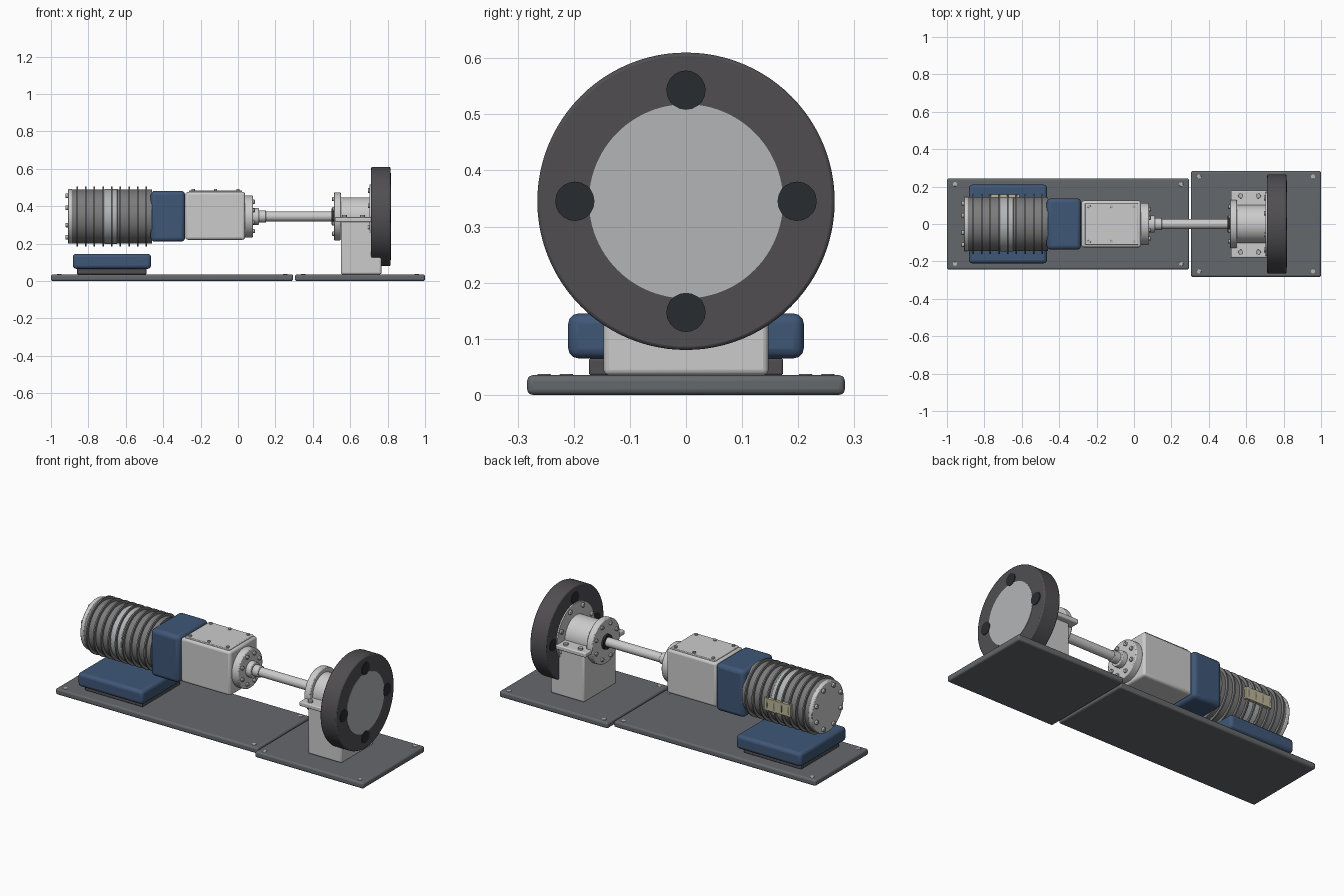
import bpy, math
from math import pi, sin, cos

if "Cube" in bpy.data.objects:
    bpy.data.objects.remove(bpy.data.objects["Cube"])

AXIS_Z = 0.345  # height of the common drive axis


def mat(name, rgb):
    m = bpy.data.materials.new(name)
    m.diffuse_color = (*rgb, 1)
    m.use_nodes = True
    m.node_tree.nodes["Principled BSDF"].inputs["Base Color"].default_value = m.diffuse_color
    return m


BLUE = mat("blue_paint", (0.05, 0.095, 0.185))
DARK = mat("dark_rubber", (0.08, 0.076, 0.083))
PLATE = mat("plate_grey", (0.13, 0.14, 0.15))
BLACK = mat("black", (0.022, 0.025, 0.028))
FIN = mat("fin_grey", (0.2, 0.2, 0.2))
LIGHT = mat("light_steel", (0.45, 0.46, 0.47))
TAG = mat("tag_beige", (0.5, 0.47, 0.3))


def finish(name, material, bevel, segs=3):
    ob = bpy.context.object
    ob.name = name
    if material:
        ob.data.materials.append(material)
    if bevel:
        b = ob.modifiers.new("bevel", "BEVEL")
        b.width, b.segments = bevel, segs
        b.limit_method, b.angle_limit = "ANGLE", math.radians(50)
    bpy.ops.object.shade_smooth_by_angle(angle=math.radians(35))
    return ob


def box(name, x, y, z, material=None, bevel=0.0):
    """Box from (min, max) ranges."""
    bpy.ops.mesh.primitive_cube_add(
        size=1, location=[(a + b) / 2 for a, b in (x, y, z)])
    bpy.context.object.scale = [b - a for a, b in (x, y, z)]
    bpy.ops.object.transform_apply(location=False, rotation=False, scale=True)
    return finish(name, material, bevel)


def cyl(name, x0, x1, r, material=None, bevel=0.0, y=0.0, z=AXIS_Z, n=64):
    """Cylinder along x."""
    bpy.ops.mesh.primitive_cylinder_add(
        vertices=n, radius=r, depth=x1 - x0,
        location=((x0 + x1) / 2, y, z), rotation=(0, pi / 2, 0))
    return finish(name, material, bevel, 2)


def bolt_ring(name, x0, x1, ring, r, count, material=LIGHT, phase=0.5):
    for i in range(count):
        a = 2 * pi * (i + phase) / count
        cyl(f"{name}_{i}", x0, x1, r, material, 0.003 if r < 0.02 else 0,
            ring * cos(a), AXIS_Z + ring * sin(a), 20)


def bolt_up(name, x, y, z0, z1, r):
    bpy.ops.mesh.primitive_cylinder_add(
        vertices=20, radius=r, depth=z1 - z0, location=(x, y, (z0 + z1) / 2))
    finish(name, LIGHT, 0.001, 2)


# Base plates with corner bolts
for name, x0, x1, hy in (("motor_base_plate", -1, 0.295, 0.243),
                         ("bearing_base_plate", 0.305, 1, 0.283)):
    box(name, (x0, x1), (-hy, hy), (0, 0.035), PLATE, 0.01)
    for i, x in enumerate((x0 + 0.043, x1 - 0.043)):
        for j, y in enumerate((-hy + 0.03, hy - 0.03)):
            bolt_up(f"{name}_bolt_{i}{j}", x, y, 0.03, 0.037, 0.012)

# Motor cradle
box("cradle_pad", (-0.86, -0.49), (-0.173, 0.173), (0.035, 0.065), DARK, 0.004)
box("motor_cradle", (-0.883, -0.465), (-0.21, 0.21), (0.065, 0.145), BLUE, 0.018)

# Motor body, fins, end cap and plain rating tag
cyl("motor_body", -0.89, -0.46, 0.145, FIN)
cyl("motor_mid_band", -0.715, -0.645, 0.147, LIGHT, 0.003)
for i in range(9):
    x = -0.86 + i * 0.0463
    cyl(f"motor_fin_{i}", x - 0.004, x + 0.004, 0.16, FIN)
cyl("motor_end_cap", -0.91, -0.885, 0.146, None, 0.005)
bolt_ring("end_cap_bolt", -0.923, -0.905, 0.12, 0.012, 8)
box("rating_tag", (-0.78, -0.61), (0.13, 0.158), (0.31, 0.38), TAG, 0.002)

# Coupling housing and gearbox
box("coupling_housing", (-0.467, -0.283), (-0.137, 0.137), (0.21, 0.482), BLUE, 0.022)
box("gearbox", (-0.281, 0.038), (-0.125, 0.125), (0.22, 0.476), None, 0.014)
box("gearbox_lid", (-0.262, 0.022), (-0.112, 0.112), (0.47, 0.484), None, 0.004)
for i, x in enumerate((-0.24, -0.12, 0.0)):
    for j, y in enumerate((-0.094, 0.094)):
        bolt_up(f"lid_bolt_{i}{j}", x, y, 0.48, 0.491, 0.009)

# Output flange, hubs and shaft
cyl("output_flange", 0.035, 0.08, 0.112, None, 0.005)
bolt_ring("output_flange_bolt", 0.075, 0.09, 0.085, 0.011, 8)
cyl("output_hub", 0.078, 0.112, 0.045, None, 0.004)
cyl("output_collar", 0.11, 0.15, 0.032, None, 0.003)
cyl("drive_shaft", 0.1, 0.72, 0.026)
cyl("bearing_seal", 0.5, 0.52, 0.042, BLACK)

# Bearing housing on its pedestal
box("bearing_pedestal", (0.55, 0.767), (-0.147, 0.147), (0.035, 0.325), None, 0.01)
box("bearing_cap_ears", (0.518, 0.712), (-0.18, 0.18), (0.315, 0.341), None, 0.006)
for i, x in enumerate((0.57, 0.665)):
    for j, y in enumerate((-0.15, 0.15)):
        bolt_up(f"cap_bolt_{i}{j}", x, y, 0.335, 0.352, 0.013)
cyl("bearing_housing", 0.54, 0.712, 0.102)
cyl("bearing_flange", 0.512, 0.55, 0.128, None, 0.005)
bolt_ring("bearing_flange_bolt", 0.503, 0.52, 0.1, 0.011, 8)

# Flywheel with face disc, back hub and four dark holes
cyl("flywheel", 0.712, 0.815, 0.265, DARK, 0.006, n=96)
cyl("flywheel_face", 0.8, 0.817, 0.173, LIGHT, n=96)
cyl("flywheel_back_hub", 0.704, 0.716, 0.172)
bolt_ring("back_hub_bolt", 0.694, 0.71, 0.15, 0.013, 8)
bolt_ring("flywheel_hole", 0.71, 0.819, 0.198, 0.035, 4, BLACK, 0)
